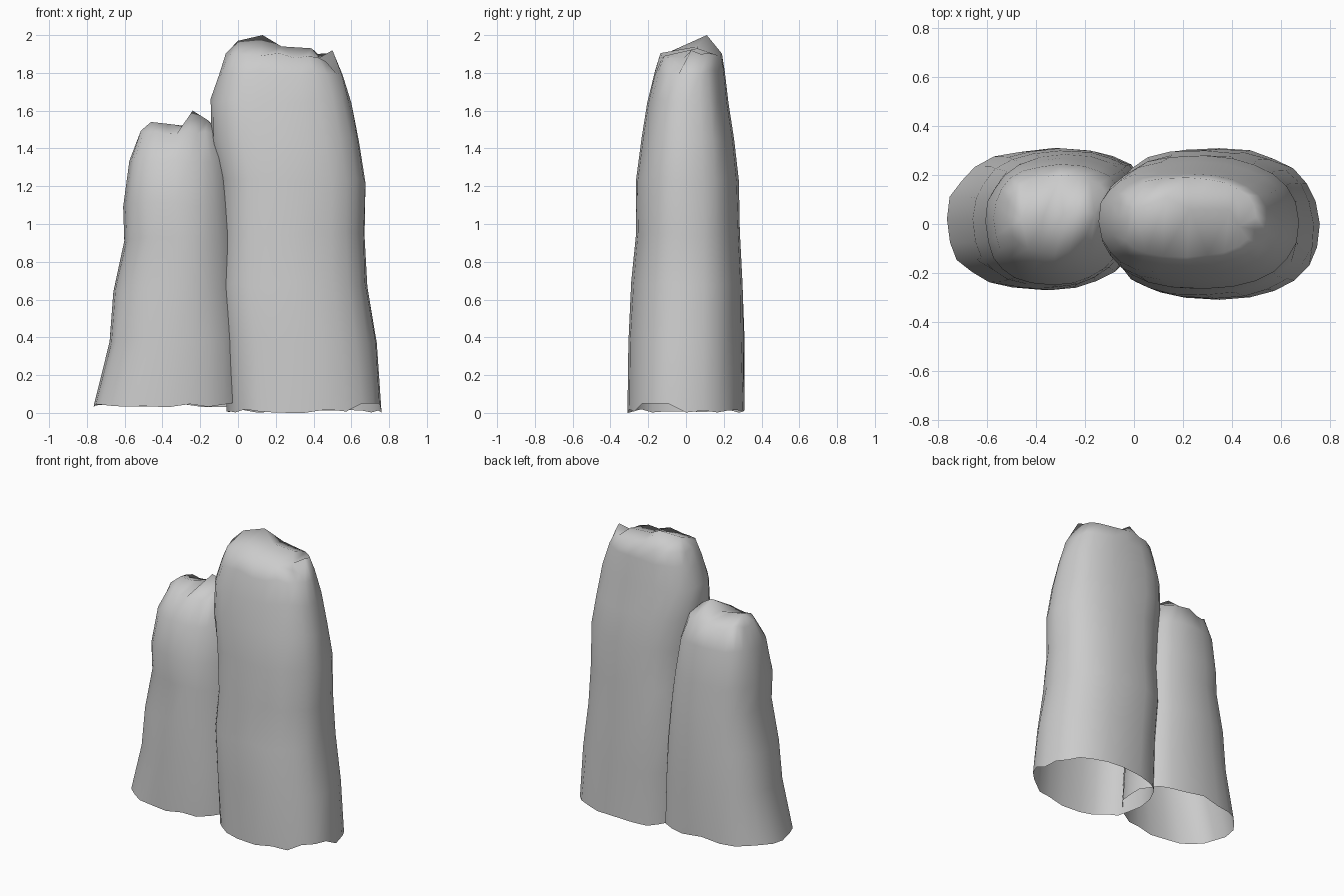
import bpy, bmesh, math, random

if "Cube" in bpy.data.objects:
    bpy.data.objects.remove(bpy.data.objects["Cube"])

N = 24


def spow(v, p):
    return math.copysign(abs(v) ** p, v)


def rock_column(name, rings, crown, seed, powers, shear=0.0, rim=None):
    """Loft irregular rounded rings (z, x0, x1, y0, y1), open below, capped on top.
    powers: corner squareness for back-right, back-left, front-left, front-right."""
    rng = random.Random(seed)
    # ridges running up the column keep the same angle from ring to ring
    ridge = [rng.uniform(-0.018, 0.012) for _ in range(N)]
    bm = bmesh.new()
    loops = []
    for k, (z, x0, x1, y0, y1) in enumerate(rings):
        cx, cy = (x0 + x1) / 2, (y0 + y1) / 2
        loop = []
        for i in range(N):
            a = 2 * math.pi * i / N
            p = powers[i * 4 // N]
            c, s = spow(math.cos(a), p), spow(math.sin(a), p)
            f = 1.0
            if i % (N // 4):
                f += ridge[i] + rng.uniform(-0.012, 0.012)
            y = cy + (y1 - y0) / 2 * s * f
            x = cx + (x1 - x0) / 2 * c * f + shear * (y - cy) * (1 + c) / 2
            dz = rng.uniform(-0.015, 0.015)
            if k == 0:
                dz = 0 if i == N * 3 // 4 else rng.uniform(0, 0.025)
                if rim and math.cos(a) > 0.7 and math.sin(a) < -0.2:
                    dz = 0.05
            if k == len(rings) - 1 and rim:
                dz = rim.get(i, dz)
            loop.append(bm.verts.new((x, y, z + dz)))
        loops.append(loop)
    for lo, hi in zip(loops, loops[1:]):
        for i in range(N):
            j = (i + 1) % N
            bm.faces.new((lo[i], lo[j], hi[j], hi[i]))
    # crown: a row of peaks along the top, tied to the last ring
    row = [bm.verts.new(p) for p in crown]
    last = loops[-1]
    near = [min(range(len(row)), key=lambda r: abs(row[r].co.x - v.co.x)) for v in last]
    for i in range(N):
        j = (i + 1) % N
        a, b = near[i], near[j]
        bm.faces.new((last[i], last[j], row[b]))
        step = 1 if b > a else -1
        for r in range(a, b, step):
            bm.faces.new((last[i], row[r + step], row[r]))
    mesh = bpy.data.meshes.new(name)
    bm.to_mesh(mesh)
    bm.free()
    for p in mesh.polygons:
        p.use_smooth = True
    obj = bpy.data.objects.new(name, mesh)
    bpy.context.collection.objects.link(obj)
    return obj


# Tall rock column on the right, with a notch at its right-hand rim
rock_column("tall_rock_column", [
    (0.00, -0.06, 0.76, -0.31, 0.31),
    (0.38, -0.08, 0.735, -0.305, 0.305),
    (0.68, -0.10, 0.685, -0.29, 0.30),
    (0.95, -0.09, 0.67, -0.265, 0.285),
    (1.23, -0.10, 0.675, -0.265, 0.28),
    (1.45, -0.14, 0.64, -0.235, 0.255),
    (1.65, -0.145, 0.60, -0.205, 0.225),
    (1.80, -0.10, 0.555, -0.17, 0.205),
    (1.89, -0.065, 0.50, -0.135, 0.19),
], [(0.00, 0.06, 1.97), (0.13, 0.11, 2.00), (0.23, 0.06, 1.94),
    (0.39, 0.06, 1.93), (0.43, -0.01, 1.88)], 4, (0.88, 0.76, 0.78, 0.88), 0.0,
    {0: 0.03, 1: 0.01, 22: -0.03, 23: -0.06, 21: -0.01})

# Short rock column on the left, fuller towards the back
rock_column("short_rock_column", [
    (0.03, -0.765, 0.06, -0.27, 0.31),
    (0.38, -0.68, 0.04, -0.27, 0.31),
    (0.65, -0.66, 0.02, -0.26, 0.30),
    (0.92, -0.602, 0.00, -0.25, 0.285),
    (1.10, -0.608, -0.02, -0.25, 0.27),
    (1.34, -0.575, -0.055, -0.20, 0.245),
    (1.49, -0.52, -0.105, -0.12, 0.20),
], [(-0.46, 0.02, 1.54), (-0.37, 0.03, 1.53), (-0.29, 0.04, 1.52),
    (-0.24, 0.06, 1.60), (-0.16, 0.04, 1.55)], 9, (0.76, 0.86, 0.82, 0.92), 0.12)
